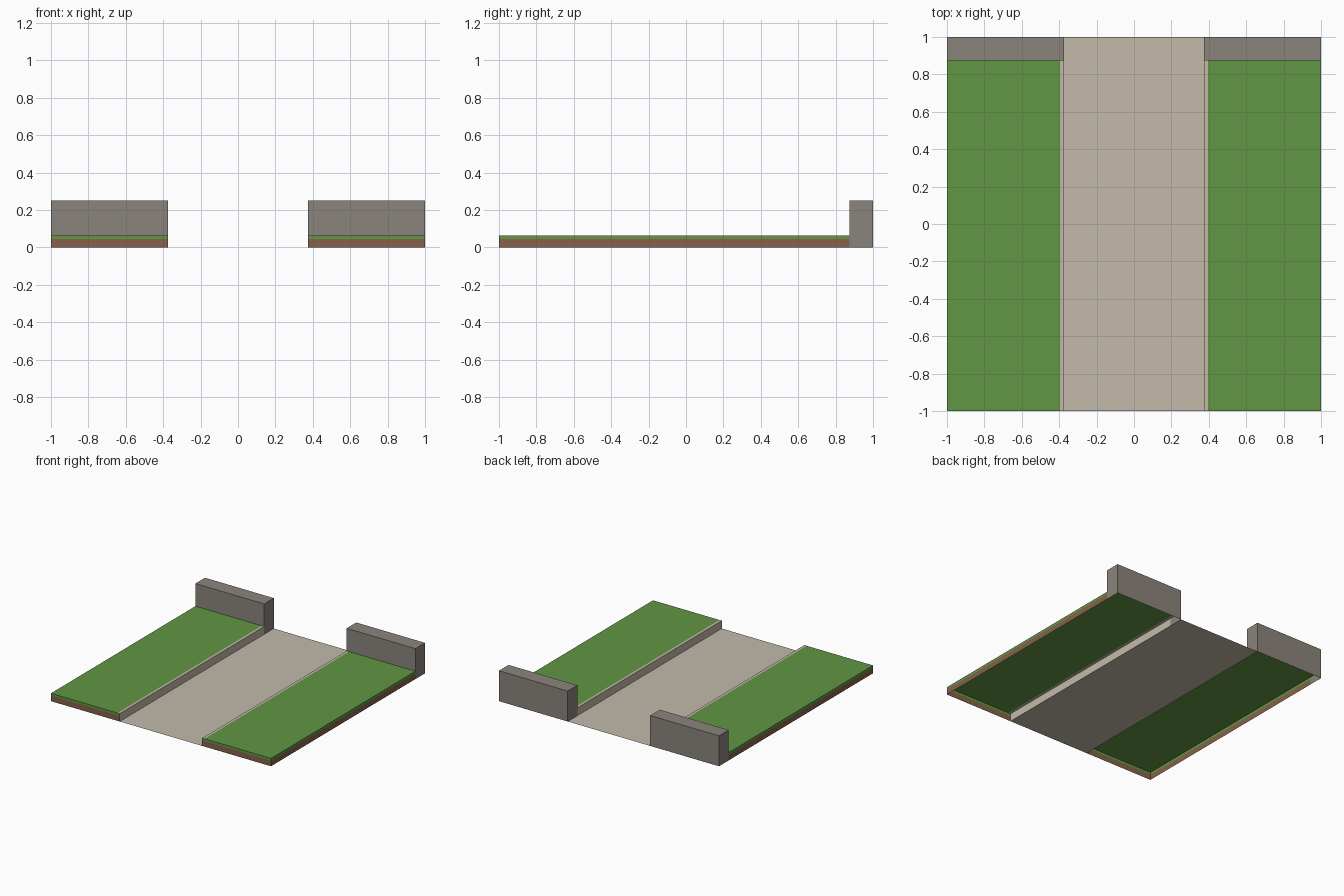
import bpy
import bmesh
from mathutils import Matrix, Vector

if "Cube" in bpy.data.objects:
    bpy.data.objects.remove(bpy.data.objects["Cube"])


def material(name, rgb):
    m = bpy.data.materials.new(name)
    m.use_nodes = True
    m.diffuse_color = (*rgb, 1)
    m.node_tree.nodes["Principled BSDF"].inputs["Base Color"].default_value = (*rgb, 1)
    return m


GRASS = material("grass green", (0.122, 0.305, 0.058))
SOIL = material("soil brown", (0.24, 0.122, 0.068))
PATH = material("path beige", (0.546, 0.491, 0.402))
STONE = material("stone grey", (0.258, 0.231, 0.202))

INNER, KERB, EDGE = 0.375, 0.396, 1.0
WALL_FRONT, WALL_TOP = 0.875, 0.25
TURF_BOTTOM, TURF_TOP = 0.045, 0.0645


def cut_box(low, high, cuts):
    """Box between two corners, sliced at the given (axis, position) planes."""
    low, high = Vector(low), Vector(high)
    bm = bmesh.new()
    bmesh.ops.create_cube(bm, size=1, matrix=Matrix.Translation((low + high) / 2)
                          @ Matrix.Diagonal((*(high - low), 1)))
    for axis, position in cuts:
        co, no = Vector(), Vector()
        co[axis], no[axis] = position, 1
        bmesh.ops.bisect_plane(bm, geom=bm.verts[:] + bm.edges[:] + bm.faces[:],
                               plane_co=co, plane_no=no)
    bm.normal_update()
    return bm


def drop(bm, rule):
    faces = [f for f in bm.faces if rule(f.calc_center_median(), f.normal)]
    bmesh.ops.delete(bm, geom=faces, context='FACES')


def finish(name, bm, mats, mirror=True):
    mesh = bpy.data.meshes.new(name)
    bm.to_mesh(mesh)
    bm.free()
    for m in mats:
        mesh.materials.append(m)
    ob = bpy.data.objects.new(name, mesh)
    bpy.context.collection.objects.link(ob)
    if mirror:
        mod = ob.modifiers.new("Mirror", 'MIRROR')
        mod.use_mirror_merge = False


# Sunken path: a single flat sheet
bm = bmesh.new()
bmesh.ops.create_grid(bm, x_segments=1, y_segments=1, size=1,
                      matrix=Matrix.Diagonal((INNER, EDGE, 1, 1)))
finish("path", bm, [PATH], mirror=False)

# Raised verges with kerb: open underneath, only the top continues under the wall
bm = cut_box((INNER, -EDGE, 0), (EDGE, EDGE, TURF_TOP),
             [(0, KERB), (1, WALL_FRONT), (2, TURF_BOTTOM)])
drop(bm, lambda c, n: n.z < -0.5 or (c.y > WALL_FRONT and n.z < 0.5))
for f in bm.faces:
    c, n = f.calc_center_median(), f.normal
    if n.x < -0.5 or (n.z > 0.5 and c.x < KERB):
        f.material_index = 2
    elif c.z < TURF_BOTTOM:
        f.material_index = 1
finish("verges", bm, [GRASS, SOIL, PATH])

# End walls: open underneath, front face starts at the turf
bm = cut_box((INNER, WALL_FRONT, 0), (EDGE, EDGE, WALL_TOP), [(2, TURF_TOP)])
drop(bm, lambda c, n: n.z < -0.5 or (n.y < -0.5 and c.z < TURF_TOP))
finish("end_walls", bm, [STONE])
